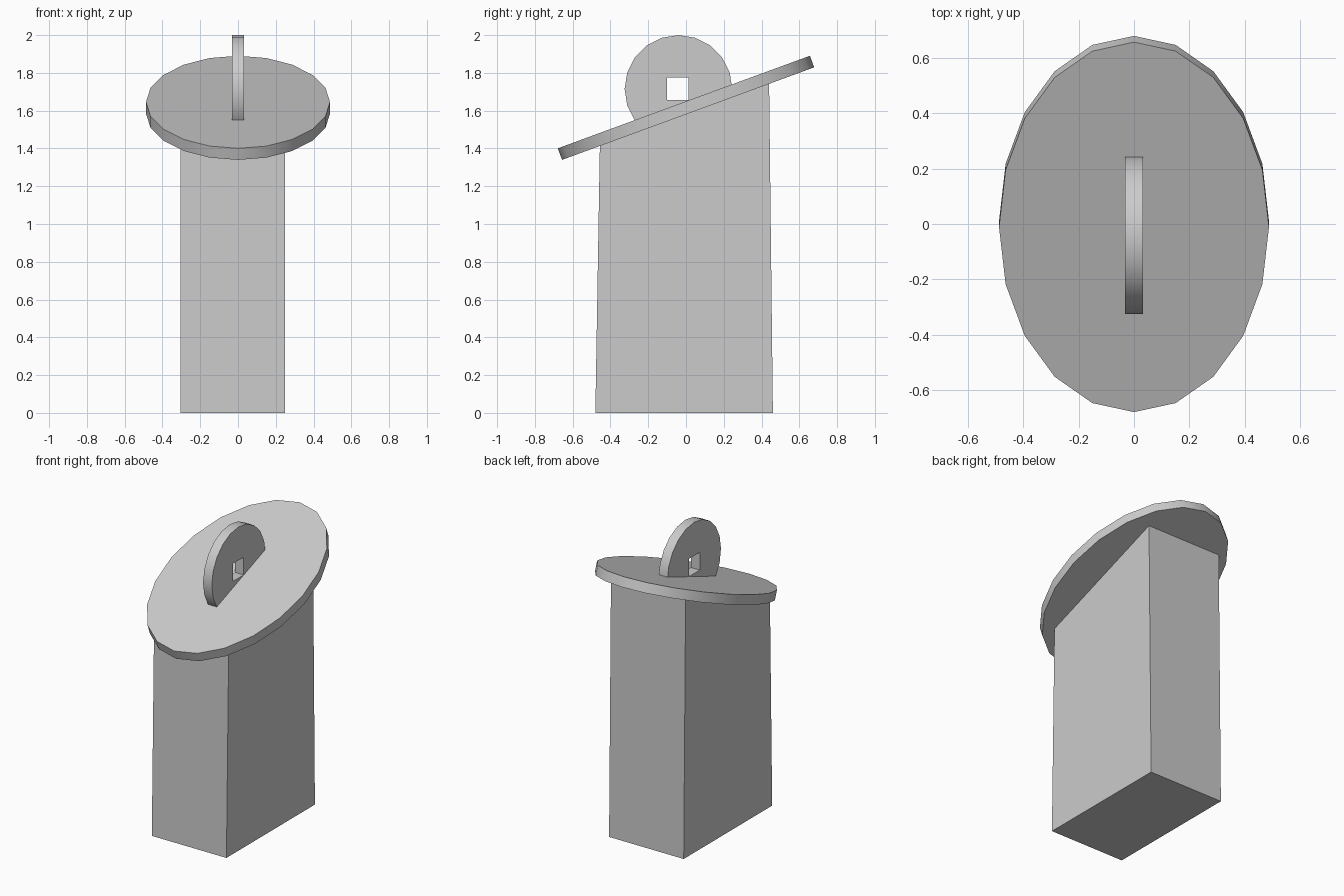
import bpy, bmesh, math
from mathutils import Matrix, Vector

if "Cube" in bpy.data.objects:
    bpy.data.objects.remove(bpy.data.objects["Cube"])

TILT = math.atan2(0.49, 1.335)
PLATE_CENTRE = Vector((0, 0, 1.615))
TO_X = Matrix(((0, 0, 1), (1, 0, 0), (0, 1, 0))).to_4x4()  # outline (y, z), extruded along x


def prism(name, outline, depth, matrix, cut=None):
    """Extrude a closed 2D outline by depth, centred on its own plane."""
    bm = bmesh.new()
    face = bm.faces.new([bm.verts.new((a, b, -depth / 2)) for a, b in outline])
    ext = bmesh.ops.extrude_face_region(bm, geom=[face])["geom"]
    bmesh.ops.translate(bm, vec=(0, 0, depth),
                        verts=[v for v in ext if isinstance(v, bmesh.types.BMVert)])
    bmesh.ops.transform(bm, matrix=matrix, verts=bm.verts)
    if cut:
        res = bmesh.ops.bisect_plane(bm, geom=bm.verts[:] + bm.edges[:] + bm.faces[:],
                                     plane_co=cut[0], plane_no=cut[1], clear_inner=True)
        edges = [e for e in res["geom_cut"] if isinstance(e, bmesh.types.BMEdge)]
        bmesh.ops.contextual_create(bm, geom=edges)
    bmesh.ops.recalc_face_normals(bm, faces=bm.faces)
    mesh = bpy.data.meshes.new(name)
    bm.to_mesh(mesh)
    bm.free()
    obj = bpy.data.objects.new(name, mesh)
    bpy.context.collection.objects.link(obj)
    return obj


def ellipse(rx, ry, cx=0, cy=0, n=20):
    return [(cx + rx * math.cos(2 * math.pi * i / n), cy + ry * math.sin(2 * math.pi * i / n))
            for i in range(n)]


def activate(obj):
    bpy.ops.object.select_all(action='DESELECT')
    obj.select_set(True)
    bpy.context.view_layer.objects.active = obj


# Tapered pedestal with a sloping top
prism("pedestal", [(-0.48, 0), (0.46, 0), (0.44, 1.745), (-0.456, 1.416)], 0.555,
      Matrix.Translation((-0.0275, 0, 0)) @ TO_X)

# Tilted oval plate
plate = prism("plate", ellipse(0.487, 0.711), 0.065,
              Matrix.Translation(PLATE_CENTRE) @ Matrix.Rotation(TILT, 4, 'X'))

# Upright wheel, trimmed inside the plate
normal = Vector((0, -math.sin(TILT), math.cos(TILT)))
wheel = prism("wheel", ellipse(0.285, 0.285, -0.04, 1.715), 0.065, TO_X,
              cut=(PLATE_CENTRE, normal))

# Square hole through the wheel
cutter = prism("hole_cutter", [(-0.1, 1.656), (0.014, 1.656), (0.014, 1.775), (-0.1, 1.775)],
               0.3, TO_X)
mod = wheel.modifiers.new("hole", 'BOOLEAN')
mod.operation = 'DIFFERENCE'
mod.solver = 'EXACT'
mod.object = cutter
activate(wheel)
bpy.ops.object.modifier_apply(modifier=mod.name)
bpy.data.objects.remove(cutter)

# Smooth rims, sharp edges
for obj in (plate, wheel):
    activate(obj)
    bpy.ops.object.shade_smooth_by_angle(angle=math.radians(35))
